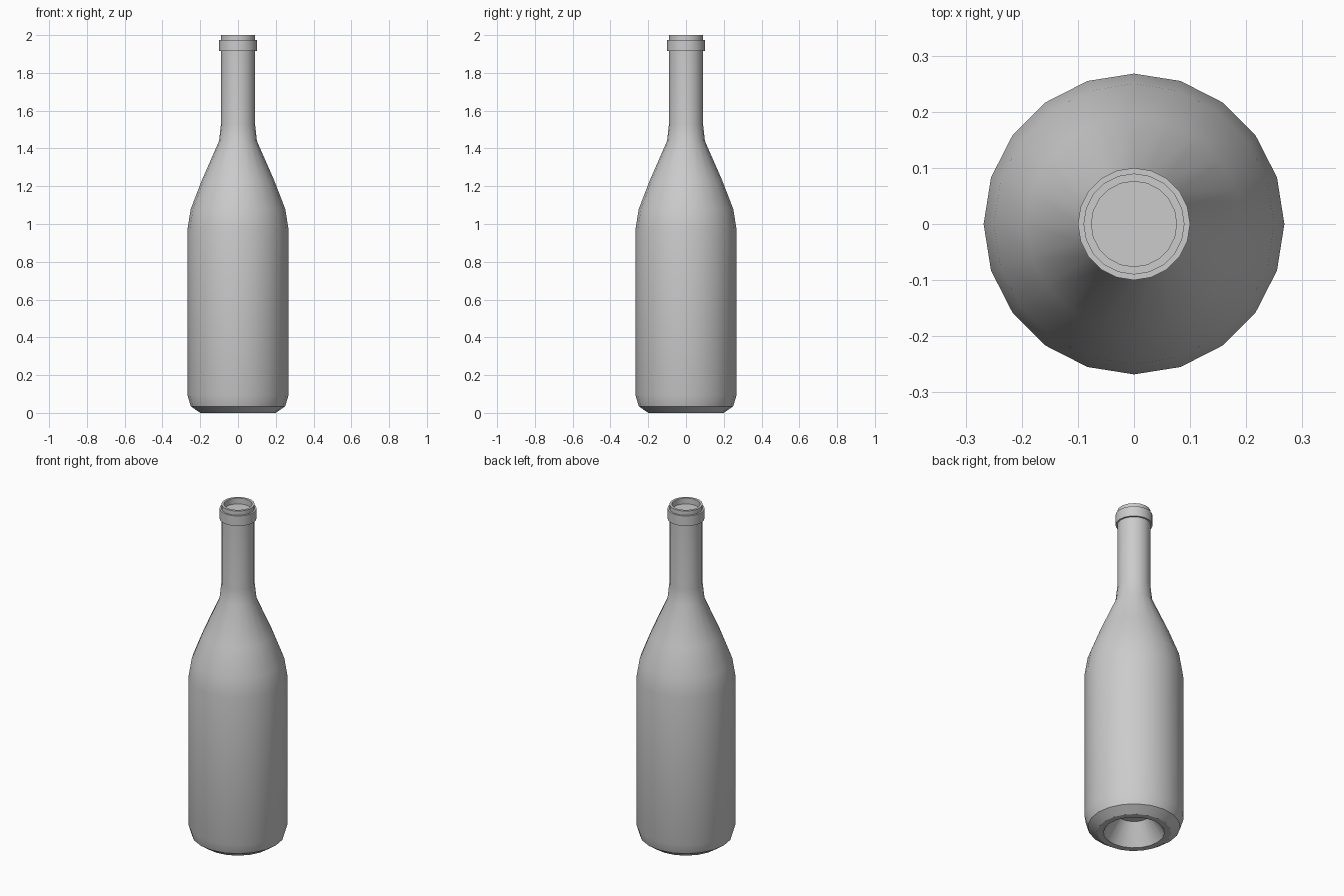
import bpy, bmesh, math

if "Cube" in bpy.data.objects:
    bpy.data.objects.remove(bpy.data.objects["Cube"])

SIDES = 20

def lathe(name, profile):
    """Spin an (r, z) profile around z; r = 0 ends become poles."""
    bm = bmesh.new()
    rings = []
    for r, z in profile:
        if r == 0:
            rings.append([bm.verts.new((0, 0, z))] * SIDES)
        else:
            rings.append([bm.verts.new((r * math.cos(2 * math.pi * i / SIDES),
                                        r * math.sin(2 * math.pi * i / SIDES), z))
                          for i in range(SIDES)])
    for a, b in zip(rings, rings[1:]):
        for i in range(SIDES):
            j = (i + 1) % SIDES
            bm.faces.new(list(dict.fromkeys((a[i], a[j], b[j], b[i]))))
    bmesh.ops.recalc_face_normals(bm, faces=bm.faces)
    mesh = bpy.data.meshes.new(name)
    bm.to_mesh(mesh)
    bm.free()
    obj = bpy.data.objects.new(name, mesh)
    bpy.context.collection.objects.link(obj)
    bpy.ops.object.select_all(action='DESELECT')
    obj.select_set(True)
    bpy.context.view_layer.objects.active = obj
    bpy.ops.object.shade_smooth_by_angle(angle=math.radians(35))
    return obj

# Recessed base, body, shoulder, neck, collar and mouth in one profile
lathe("bottle", [
    (0, 0.12), (0.09, 0.12), (0.165, 0.0),
    (0.20, 0.0), (0.25, 0.035), (0.268, 0.095),
    (0.268, 0.97), (0.25, 1.08), (0.192, 1.23), (0.10, 1.44), (0.09, 1.53),
    (0.09, 1.915), (0.10, 1.915), (0.10, 1.975), (0.09, 1.975),
    (0.09, 2.0), (0.076, 2.0), (0.076, 1.965), (0, 1.965),
])
